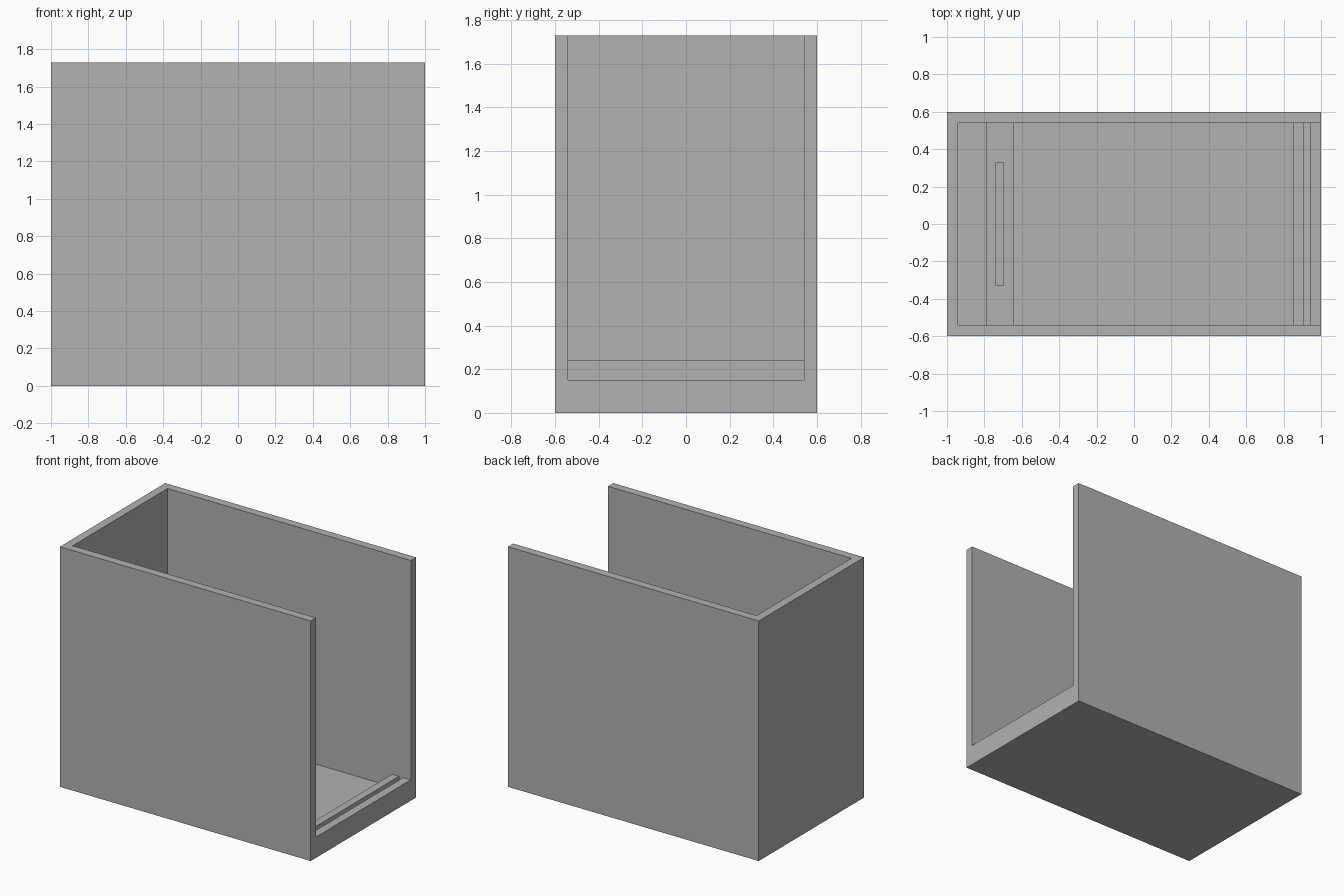
import bpy
import bmesh
from mathutils import Vector

if "Cube" in bpy.data.objects:
    bpy.data.objects.remove(bpy.data.objects["Cube"], do_unlink=True)

# One plain grey for the whole case
grey = bpy.data.materials.new("plain_grey")
grey.use_nodes = True
colour = (0.445, 0.445, 0.445, 1)
grey.diffuse_color = colour
grey.node_tree.nodes["Principled BSDF"].inputs["Base Color"].default_value = colour

HALF_X, HALF_Y, HEIGHT = 1.0, 0.6, 1.73
WALL = 0.06
IN_X, IN_Y = HALF_X - WALL, HALF_Y - WALL
SILL, LEDGE = 0.15, 0.24


def extrude_profile(name, profile, half_y):
    """Solid with an x-z outline, swept across y symmetrically."""
    bm = bmesh.new()
    face = bm.faces.new([bm.verts.new((x, -half_y, z)) for x, z in profile])
    swept = bmesh.ops.extrude_face_region(bm, geom=[face])
    verts = [v for v in swept["geom"] if isinstance(v, bmesh.types.BMVert)]
    bmesh.ops.translate(bm, vec=Vector((0, 2 * half_y, 0)), verts=verts)
    bmesh.ops.recalc_face_normals(bm, faces=bm.faces)
    mesh = bpy.data.meshes.new(name)
    bm.to_mesh(mesh)
    bm.free()
    mesh.materials.append(grey)
    obj = bpy.data.objects.new(name, mesh)
    bpy.context.collection.objects.link(obj)
    return obj


def box(name, x0, x1, z0, z1, half_y):
    return extrude_profile(name, [(x0, z0), (x1, z0), (x1, z1), (x0, z1)], half_y)


def carve(target, cutter):
    """Subtract the cutter, bake the result and drop the cutter."""
    cutter.hide_render = True
    mod = target.modifiers.new("carve", 'BOOLEAN')
    mod.operation = 'DIFFERENCE'
    mod.solver = 'EXACT'
    mod.object = cutter
    bpy.context.view_layer.objects.active = target
    bpy.ops.object.modifier_apply(modifier=mod.name)
    bpy.data.objects.remove(cutter, do_unlink=True)


# Case: solid block hollowed by one profile that leaves floor, rail, groove and sill
case = box("case", -HALF_X, HALF_X, 0, HEIGHT, HALF_Y)
cavity = extrude_profile("cavity_cutter", [
    (-IN_X, WALL), (0.85, WALL), (0.85, SILL), (0.905, SILL),
    (0.905, WALL), (IN_X, WALL), (IN_X, SILL), (1.2, SILL),
    (1.2, 2), (-IN_X, 2)], IN_Y)
carve(case, cavity)

# Cross bar near the closed end, with a narrow slot in its top
bar = box("slotted_bar", -0.79, -0.645, WALL, LEDGE, IN_Y)
carve(bar, box("slot_cutter", -0.737, -0.698, 0.12, 0.4, 0.33))
